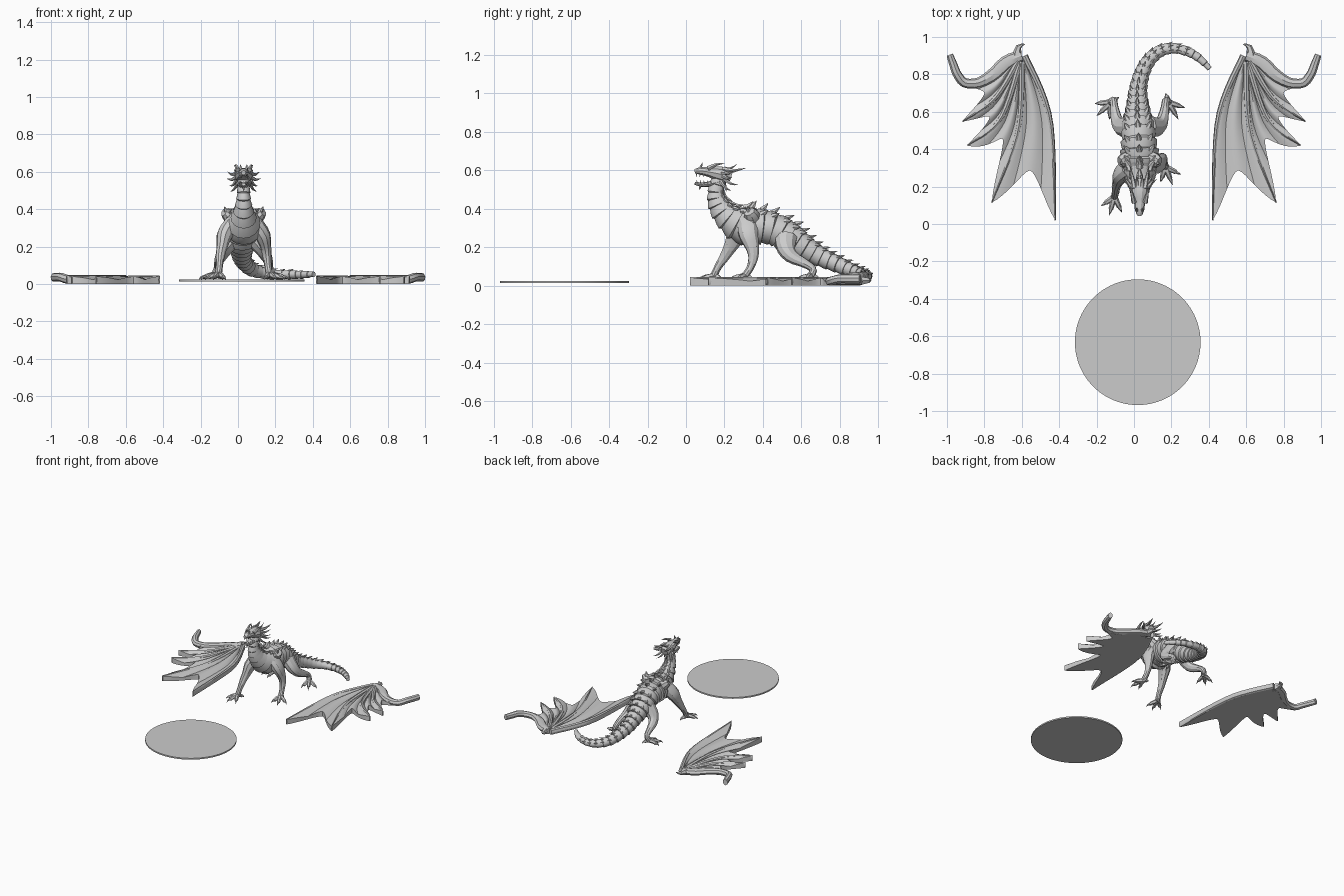
import bpy, bmesh, math
from mathutils import Vector

if "Cube" in bpy.data.objects:
    bpy.data.objects.remove(bpy.data.objects["Cube"])


def spline(pts, f):
    """Smooth interpolation through tuples, f from 0 to 1."""
    n = len(pts) - 1
    i = min(int(f * n), n - 1)
    t = f * n - i
    a, b, c, d = (pts[min(max(i + k, 0), n)] for k in (-1, 0, 1, 2))
    return [0.5 * (2*q + (r - p)*t + (2*p - 5*q + 4*r - s)*t*t + (3*q - p - 3*r + s)*t**3)
            for p, q, r, s in zip(a, b, c, d)]


def tube(bm, pts, rings=8, sides=8, saw=0.0):
    """Loft through (x, y, z, side radius, up radius); saw makes overlapping scale rings."""
    samples = []
    for i in range(rings):
        f, k = i / (rings - 1), 1
        if saw:
            seg, ph = divmod(i, 3)
            f = min((seg + (0, 0.5, 0.93)[ph]) / (rings / 3 - 0.07), 1)
            k = 1 + saw * (-1, 0.3, 1)[ph]
        x, y, z, a, b = spline(pts, f)
        samples.append((Vector((x, y, z)), a * k, b * k))
    frames, loops, side = [], [], None
    for i, (p, a, b) in enumerate(samples):
        t = (samples[min(i + 1, rings - 1)][0] - samples[max(i - 1, 0)][0]).normalized()
        ref = side or (Vector((1, 0, 0)) if abs(t.x) < 0.9 else Vector((0, -1, 0)))
        side = (ref - t * ref.dot(t)).normalized()
        up = side.cross(t)
        frames.append((p, t, side, up, a, b))
        loops.append([bm.verts.new(p + side * a * math.cos(w) + up * b * math.sin(w))
                      for w in (2 * math.pi * j / sides for j in range(sides))])
    for l0, l1 in zip(loops, loops[1:]):
        for j in range(sides):
            k = (j + 1) % sides
            bm.faces.new((l0[j], l0[k], l1[k], l1[j]))
    bm.faces.new(loops[0])
    bm.faces.new(loops[-1])
    return frames


def spike(bm, base, tip, r, bend=(0, 0, 0)):
    """Curved tapering horn or claw."""
    b, t = Vector(base), Vector(tip)
    m = (b + t) / 2 + Vector(bend)
    tube(bm, [(*b, r, r), (*m, r * 0.6, r * 0.6), (*t, r * 0.06, r * 0.06)], 5, 6)


def finish(bm, name, floor=0.0):
    for v in bm.verts:
        v.co.z = max(v.co.z, floor)
    bmesh.ops.recalc_face_normals(bm, faces=bm.faces)
    me = bpy.data.meshes.new(name)
    bm.to_mesh(me)
    bm.free()
    ob = bpy.data.objects.new(name, me)
    bpy.context.collection.objects.link(ob)
    return ob


CX = 0.03  # centre line of the creature

# Ringed neck, torso and curling tail
bm = bmesh.new()
body = [(.03, .175, .555, .035, .040), (.03, .155, .49, .034, .040), (.03, .165, .43, .042, .052),
        (.03, .21, .365, .06, .068), (.03, .29, .315, .092, .095), (.03, .37, .31, .10, .092),
        (.025, .46, .295, .09, .082), (.02, .54, .245, .082, .08), (.02, .62, .195, .063, .063),
        (.02, .70, .15, .05, .05), (.035, .78, .115, .043, .043), (.07, .86, .08, .037, .037),
        (.13, .92, .06, .033, .03), (.21, .94, .05, .028, .025), (.29, .92, .05, .025, .022),
        (.35, .885, .05, .021, .02), (.405, .83, .052, .013, .013)]
frames = tube(bm, body, 90, 16, 0.07)
finish(bm, "body", 0.012)

# Back plates, three per ring
bm = bmesh.new()
for p, t, s, u, a, b in frames[2:78:3]:
    for w in (-0.7, 0, 0.7):
        out = s * a * math.sin(w) + u * b * math.cos(w)
        k = 0.22 if w else 0.3
        spike(bm, p + out * 0.9 - t * 0.01, p + out * (1 + k) + t * 0.018, b * 0.2)
finish(bm, "back_plates", 0.012)

# Upper head and open lower jaw
bm = bmesh.new()
tube(bm, [(CX, .235, .565, .03, .03), (CX, .20, .575, .046, .042), (CX, .155, .585, .044, .038),
          (CX, .115, .592, .03, .026), (CX, .075, .597, .025, .021), (CX, .045, .595, .012, .012)], 14, 10)
for s in (-1, 1):
    spike(bm, (CX + s*.03, .115, .61), (CX + s*.05, .20, .635), .014, (0, 0, .008))
    spike(bm, (CX + s*.014, .075, .61), (CX + s*.018, .085, .64), .009)
finish(bm, "head")
bm = bmesh.new()
tube(bm, [(CX, .20, .55, .038, .022), (CX, .15, .535, .034, .016), (CX, .09, .525, .022, .012),
          (CX, .045, .533, .010, .008)], 10, 8)
spike(bm, (CX, .075, .52), (CX, .07, .495), .008)
finish(bm, "lower_jaw")

# Teeth
bm = bmesh.new()
for s in (-1, 1):
    for i in range(5):
        y, x = .055 + i * .018, CX + s * (.011 + i * .0035)
        spike(bm, (x, y, .588), (x, y - .002, .564), .005)
        spike(bm, (x, y + .004, .53), (x, y, .551), .004)
finish(bm, "teeth")

# Horns and cheek frill
bm = bmesh.new()
for s in (-1, 1):
    for x0, y0, z0, x1, y1, z1, r in ((.028, .19, .605, .05, .31, .612, .016),
                                      (.038, .19, .59, .085, .25, .60, .013),
                                      (.04, .195, .57, .092, .24, .565, .012),
                                      (.036, .20, .555, .075, .27, .525, .012),
                                      (.03, .18, .54, .07, .235, .495, .011),
                                      (.012, .20, .61, .016, .265, .632, .011)):
        spike(bm, (CX + s*x0, y0, z0), (CX + s*x1, y1, z1), r, (0, 0, -.01))
finish(bm, "horns")

# Wing sockets on the shoulders
bm = bmesh.new()
for s in (-1, 1):
    tube(bm, [(CX + s*.05, .35, .34, .045, .045), (CX + s*.085, .34, .37, .035, .04),
              (CX + s*.105, .33, .385, .022, .03)], 6, 8)
    spike(bm, (CX + s*.085, .33, .375), (CX + s*.105, .32, .415), .018)
finish(bm, "wing_sockets")


def leg(name, pts, heading):
    """Muscled limb ending in four clawed toes."""
    bm = bmesh.new()
    tube(bm, pts, 14, 10)
    ax, ay, az = pts[-1][:3]
    for da, ln in ((-48, .075), (-8, .09), (34, .08), (160, .045)):
        w = math.radians(heading + da)
        d = Vector((math.cos(w), math.sin(w), 0))
        a = Vector((ax, ay, az))
        k = a + d * ln * 0.5
        k.z = .045
        e = a + d * ln * 0.75
        e.z = .036
        tube(bm, [(*a, .018, .018), (*k, .014, .014), (*e, .013, .012)], 5, 6)
        e2 = a + d * ln * 1.15
        e2.z = .022
        spike(bm, e, e2, .011, (0, 0, .008))
    finish(bm, name, 0.02)


# Four legs in a striding pose
leg("front_leg_left", [(-.03, .30, .32, .045, .055), (-.07, .265, .265, .043, .052), (-.085, .23, .20, .030, .036),
                       (-.095, .20, .15, .024, .027), (-.10, .165, .095, .019, .02), (-.105, .145, .05, .02, .02)], 262)
leg("front_leg_right", [(.09, .32, .32, .045, .055), (.13, .325, .265, .043, .052), (.148, .345, .20, .030, .036),
                        (.155, .35, .15, .024, .027), (.16, .335, .095, .019, .02), (.168, .305, .05, .02, .02)], 300)
for s, tag in ((-1, "left"), (1, "right")):
    leg("hind_leg_" + tag, [(CX + s*.05, .52, .25, .05, .06), (CX + s*.095, .52, .195, .042, .05),
                            (CX + s*.12, .55, .15, .032, .036), (CX + s*.135, .62, .115, .022, .024),
                            (CX + s*.14, .66, .085, .02, .02), (CX + s*.155, .65, .05, .02, .02)], 270 + s * 38)

# Detached wings lying flat: bones with folded, scalloped membrane between them
bones = [[(.62, .90), (.75, .80), (.88, .745)], [(.62, .87), (.745, .67), (.917, .548)],
         [(.61, .86), (.715, .56), (.89, .42)], [(.60, .87), (.62, .50), (.76, .115)],
         [(.585, .90), (.45, .56), (.42, .02)]]
notches = (.66, .62, .62, .74)
NU, NV = 12, 16
for s, tag in ((-1, "left"), (1, "right")):
    bm = bmesh.new()
    for b0, b1, notch in zip(bones, bones[1:], notches):
        grid = []
        for j in range(NV + 1):
            v = j / NV
            reach = notch + (1 - notch) * abs(2 * v - 1) ** 1.6
            col = []
            for i in range(NU + 1):
                p, q = spline(b0, i / NU * reach), spline(b1, i / NU * reach)
                z = .024 + .016 * abs(math.cos(2 * math.pi * v))
                col.append(bm.verts.new((s * (p[0] + (q[0] - p[0]) * v), p[1] + (q[1] - p[1]) * v, z)))
            grid.append(col)
        faces = [bm.faces.new((grid[j][i], grid[j + 1][i], grid[j + 1][i + 1], grid[j][i + 1]))
                 for j in range(NV) for i in range(NU)]
        ext = bmesh.ops.extrude_face_region(bm, geom=faces, use_keep_orig=True)
        for g in ext["geom"]:
            if isinstance(g, bmesh.types.BMVert):
                g.co.z = 0
    finish(bm, "wing_membrane_" + tag)

    bm = bmesh.new()
    for b in bones[1:]:
        tube(bm, [(s * x, y, .022, r, .024) for (x, y), r in zip(b, (.018, .015, .004))], 14, 8)
    arm = [(.60, .90, .03), (.68, .865, .038), (.75, .80, .036), (.83, .755, .028),
           (.905, .755, .026), (.945, .80, .024), (.965, .85, .022), (.985, .905, .018)]
    tube(bm, [(s * x, y, .024 + .012 * (x > .93), r, .024) for x, y, r in arm], 20, 8)
    spike(bm, (s * .625, .90, .025), (s * .583, .962, .03), .025, (s * .012, .016, 0))
    finish(bm, "wing_bones_" + tag)

# Display disc
bm = bmesh.new()
bmesh.ops.create_cone(bm, cap_ends=True, segments=96, radius1=.336, radius2=.336, depth=.011)
bmesh.ops.translate(bm, verts=bm.verts, vec=(.02, -.632, .0195))
finish(bm, "disc")

# Soft shading with crisp edges
for ob in bpy.context.collection.objects:
    ob.select_set(True)
    bpy.context.view_layer.objects.active = ob
bpy.ops.object.shade_smooth_by_angle(angle=math.radians(30))
